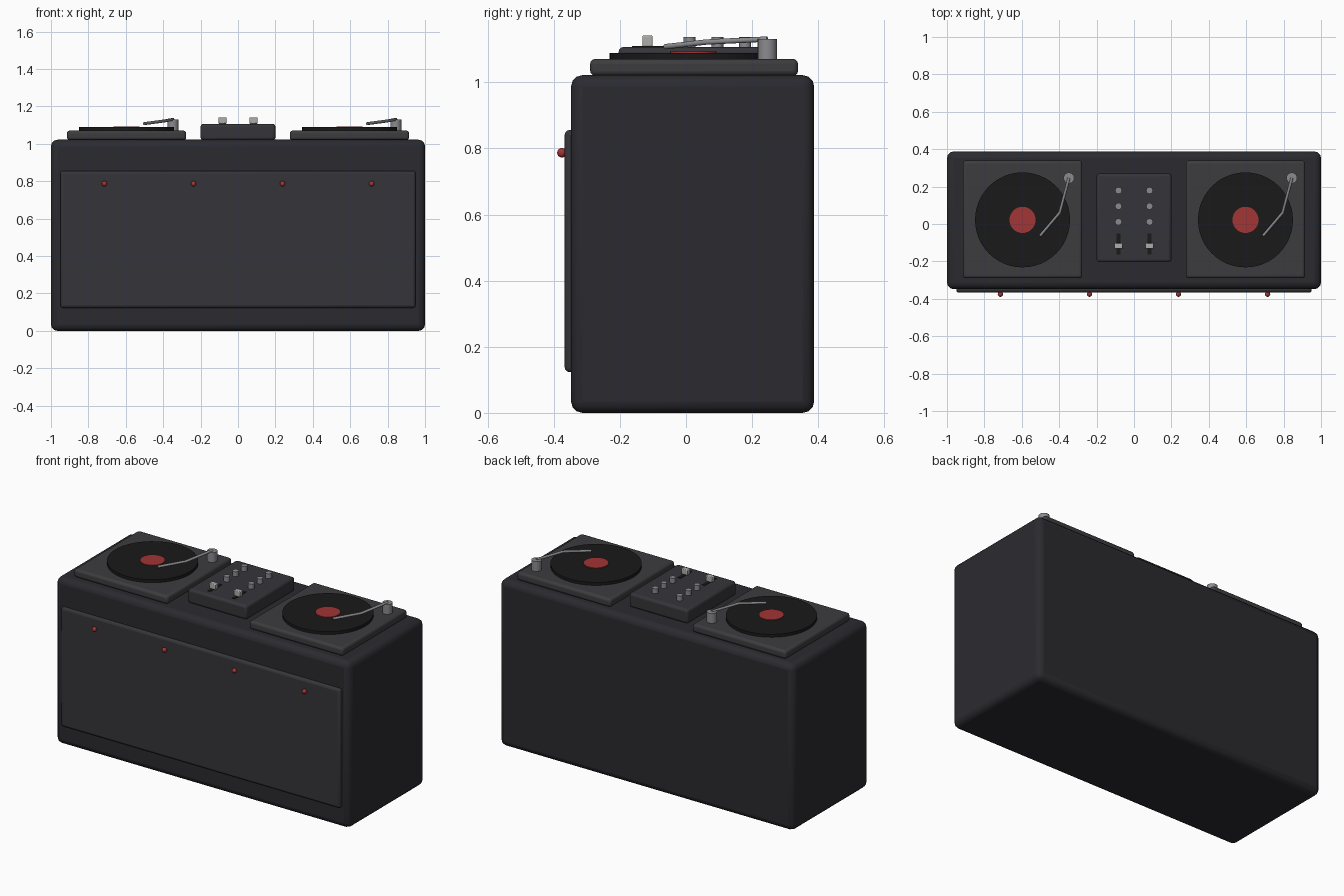
import bpy, math
from mathutils import Vector

if "Cube" in bpy.data.objects:
    bpy.data.objects.remove(bpy.data.objects["Cube"])


def material(name, r, g, b):
    m = bpy.data.materials.new(name)
    m.diffuse_color = (r, g, b, 1)
    m.use_nodes = True
    m.node_tree.nodes["Principled BSDF"].inputs["Base Color"].default_value = m.diffuse_color
    return m


CABINET = material("cabinet_dark", 0.024, 0.023, 0.029)
PANEL = material("panel_dark", 0.036, 0.035, 0.041)
DECK = material("deck_grey", 0.046, 0.045, 0.049)
BLACK = material("vinyl_black", 0.010, 0.010, 0.011)
RED = material("red", 0.36, 0.035, 0.035)
METAL = material("metal", 0.26, 0.26, 0.28)
LIGHT = material("light_grey", 0.42, 0.42, 0.41)


def finish(name, mat):
    ob = bpy.context.object
    ob.name = name
    ob.data.materials.append(mat)
    bpy.ops.object.shade_smooth_by_angle(angle=math.radians(40))
    return ob


def box(name, lo, hi, mat, bevel=0.0, segments=3):
    lo, hi = Vector(lo), Vector(hi)
    bpy.ops.mesh.primitive_cube_add(size=1, location=(lo + hi) / 2)
    bpy.context.object.scale = hi - lo
    bpy.ops.object.transform_apply(location=False, rotation=False, scale=True)
    ob = finish(name, mat)
    if bevel:
        mod = ob.modifiers.new("rounded", 'BEVEL')
        mod.width, mod.segments = bevel, segments
    return ob


def disc(name, x, y, z0, z1, r, mat, sides=32, r_top=None):
    bpy.ops.mesh.primitive_cone_add(vertices=sides, radius1=r, radius2=r_top or r,
                                    depth=z1 - z0, location=(x, y, (z0 + z1) / 2))
    return finish(name, mat)


def rod(name, points, r, mat):
    cu = bpy.data.curves.new(name, 'CURVE')
    cu.dimensions = '3D'
    cu.bevel_depth, cu.bevel_resolution, cu.use_fill_caps = r, 2, True
    sp = cu.splines.new('POLY')
    sp.points.add(len(points) - 1)
    for p, co in zip(sp.points, points):
        p.co = (*co, 1)
    ob = bpy.data.objects.new(name, cu)
    cu.materials.append(mat)
    bpy.context.collection.objects.link(ob)


# Cabinet and front panel
box("cabinet", (-1, -0.348, 0), (1, 0.388, 1.022), CABINET, 0.035)
box("front_panel", (-0.95, -0.367, 0.123), (0.95, -0.32, 0.856), PANEL, 0.015)

# Row of small red lamps
for i in range(4):
    bpy.ops.mesh.primitive_uv_sphere_add(segments=12, ring_count=8, radius=0.0145,
                                         location=(-0.714 + i * 0.476, -0.3755, 0.787))
    finish(f"lamp_{i + 1}", RED)

# Two turntables (same handedness)
for side, cx in (("left", -0.596), ("right", 0.596)):
    box(f"{side}_deck", (cx - 0.319, -0.29, 1.02), (cx + 0.319, 0.339, 1.071), DECK, 0.015)
    disc(f"{side}_record", cx, 0.022, 1.07, 1.089, 0.254, BLACK, 48)
    disc(f"{side}_record_label", cx, 0.022, 1.085, 1.093, 0.07, RED)
    disc(f"{side}_arm_post", cx + 0.248, 0.246, 1.068, 1.131, 0.029, METAL, 20)
    rod(f"{side}_tone_arm", [(cx + 0.248, 0.246, 1.131), (cx + 0.199, 0.061, 1.122),
                             (cx + 0.094, -0.063, 1.108)], 0.008, METAL)

# Mixer with knobs and faders
box("mixer", (-0.2, -0.204, 1.02), (0.2, 0.27, 1.107), PANEL, 0.015)
for side, x in (("left", -0.083), ("right", 0.083)):
    for i, y in enumerate((0.179, 0.095, 0.011)):
        disc(f"{side}_knob_{i + 1}", x, y, 1.105, 1.137, 0.018, METAL, 16)
    box(f"{side}_fader_slot", (x - 0.01, -0.163, 1.1), (x + 0.01, -0.05, 1.11), BLACK)
    box(f"{side}_fader_cap", (x - 0.021, -0.132, 1.108), (x + 0.021, -0.101, 1.142), LIGHT, 0.004, 2)
